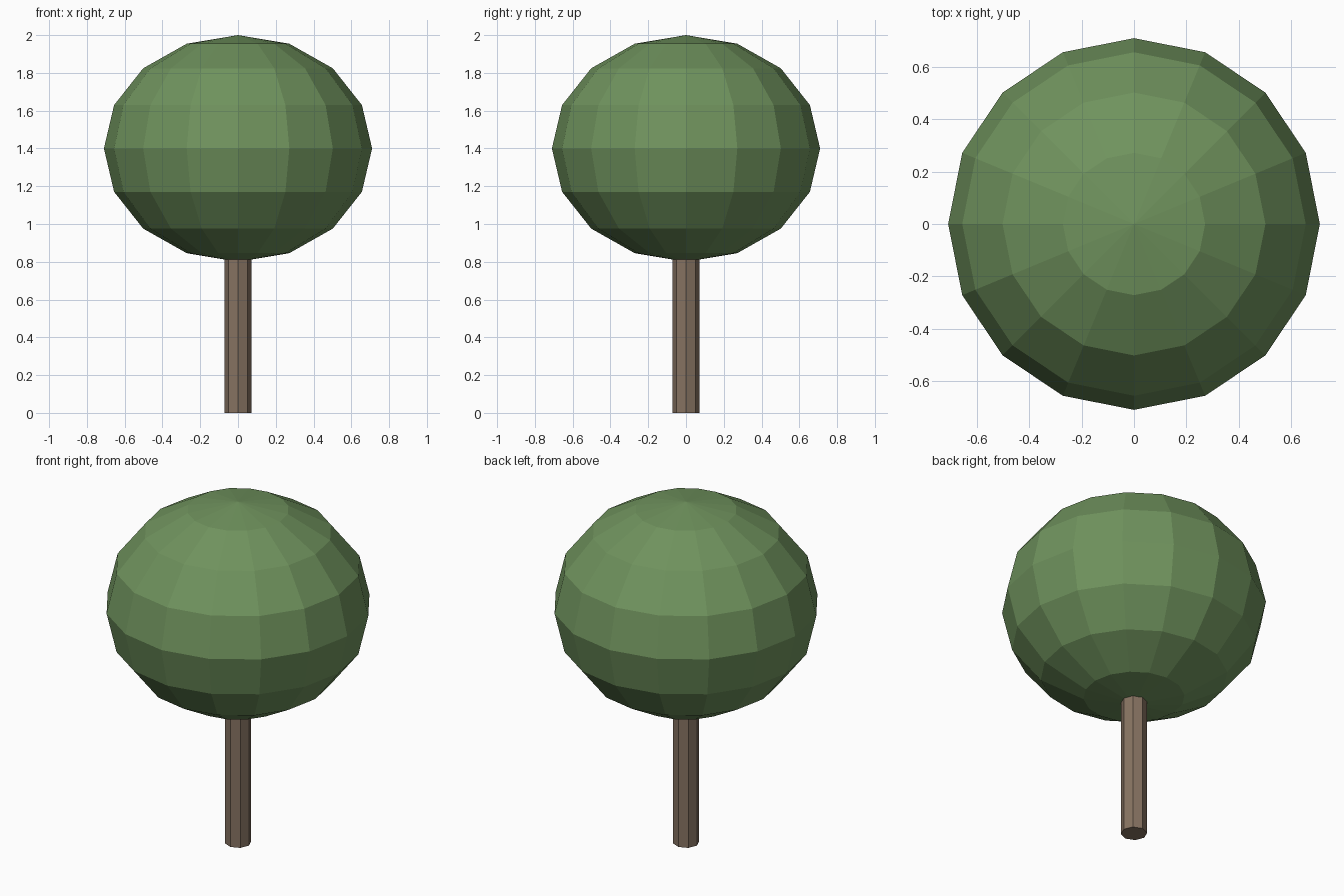
import bpy

cube = bpy.data.objects.get("Cube")
if cube:
    bpy.data.objects.remove(cube, do_unlink=True)

CENTRE_Z, WIDTH_R, HEIGHT_R = 1.4, 0.71, 0.6
TRUNK_R, TRUNK_TOP = 0.071, 0.9


def make_material(name, rgb):
    mat = bpy.data.materials.new(name)
    mat.use_nodes = True
    colour = (*rgb, 1.0)
    mat.diffuse_color = colour
    bsdf = next(n for n in mat.node_tree.nodes if n.type == "BSDF_PRINCIPLED")
    bsdf.inputs["Base Color"].default_value = colour
    bsdf.inputs["Roughness"].default_value = 0.9
    return mat


def finish(name, mat):
    obj = bpy.context.object
    obj.name = obj.data.name = name
    obj.data.materials.append(mat)
    bpy.ops.object.shade_flat()
    return obj


# Eight-sided trunk, running up into the foliage
bpy.ops.mesh.primitive_cylinder_add(vertices=8, radius=TRUNK_R, depth=TRUNK_TOP,
                                    location=(0, 0, TRUNK_TOP / 2))
finish("trunk", make_material("bark brown", (0.24, 0.17, 0.12)))

# Faceted, slightly flattened ball of leaves
bpy.ops.mesh.primitive_uv_sphere_add(segments=16, ring_count=8, radius=1,
                                     location=(0, 0, CENTRE_Z))
foliage = finish("foliage", make_material("leaf green", (0.16, 0.29, 0.11)))
foliage.scale = (WIDTH_R, WIDTH_R, HEIGHT_R)
bpy.ops.object.transform_apply(location=False, rotation=False, scale=True)
